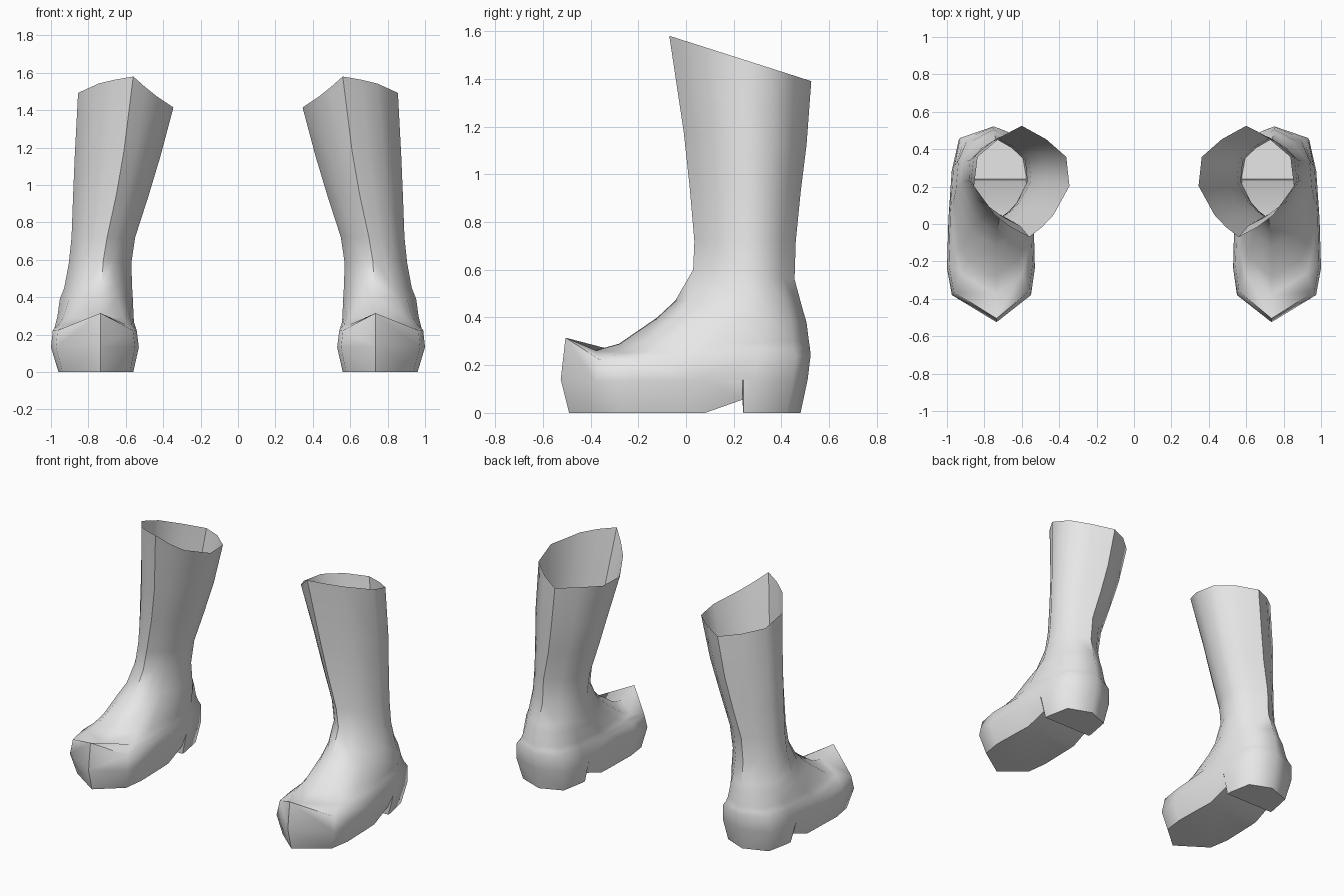
import bpy
import bmesh

if "Cube" in bpy.data.objects:
    bpy.data.objects.remove(bpy.data.objects["Cube"])

leather = bpy.data.materials.new("light_grey_leather")
leather.diffuse_color = (0.8, 0.8, 0.8, 1)
leather.use_nodes = True
leather.node_tree.nodes["Principled BSDF"].inputs["Base Color"].default_value = leather.diffuse_color

# Half outlines from front to back: (fraction of length, fraction of width)
SHAFT = [(.09, .33), (.20, .62), (.46, 1), (.72, .93), (.88, .5)]
FOOT = [(.14, .9), (.28, 1), (.53, .97), (.78, .9), (.94, .75)]

# Rings, top to sole:
# front y, front z, side z, back y, back z, inner x, outer x, front x, back x, foot blend
RINGS = [
    (-.07, 1.58, 1.58, .525, 1.39, .345, .855, .56, .60, 0),
    (-.01, 1.18, 1.18, .505, 1.12, .415, .873, .61, .64, 0),
    (.015, .95, .95, .48, .92, .48, .882, .65, .68, 0),
    (.035, .72, .72, .46, .72, .55, .89, .70, .73, 0),
    (.03, .60, .60, .455, .56, .57, .905, .72, .74, .05),
    (-.045, .47, .47, .49, .43, .565, .93, .73, .75, .2),
    (-.12, .40, .40, .505, .38, .56, .955, .735, .75, .35),
    (-.28, .29, .29, .515, .30, .555, .97, .735, .75, .6),
    (-.38, .262, .25, .52, .27, .55, .98, .735, .75, .75),
    (-.505, .315, .22, .522, .24, .542, .99, .735, .75, 1),
    (-.525, .14, .13, .51, .14, .53, 1.0, .735, .75, 1),
    (-.49, 0, 0, .48, 0, .56, .96, .735, .75, 1),
]


def ring_points(ring, inner_drop):
    yf, zf, zs, yb, zb, xi, xo, xf, xb, k = ring
    half = [(a[0] + (b[0] - a[0]) * k, a[1] + (b[1] - a[1]) * k)
            for a, b in zip(SHAFT, FOOT)]

    def side(f, w, edge, drop):
        mid = xf + (xb - xf) * f
        return (mid + (edge - mid) * w, yf + (yb - yf) * f,
                zs + (zb - zs) * f - drop * w * (1 - f) * 1.8)

    outer = [side(f, w, xo, 0) for f, w in half]
    inner = [side(f, w, xi, inner_drop) for f, w in reversed(half)]
    return [(xf, yf, zf)] + outer + [(xb, yb, zb)] + inner


def make_boot(name, sign):
    bm = bmesh.new()
    # Open-topped upper, lofted from rim to sole; the rim dips on the inner side
    loops = []
    for i, ring in enumerate(RINGS):
        pts = ring_points(ring, .08 if i == 0 else 0)
        loops.append([bm.verts.new((sign * x, y, z)) for x, y, z in pts])
    for a, b in zip(loops, loops[1:]):
        for i in range(len(a)):
            j = (i + 1) % len(a)
            bm.faces.new((a[i], a[j], b[j], b[i]))
    bm.faces.new(loops[-1])

    # Sole arch: cut across the lowest band, then lift the front edge of the heel
    for y in (.08, .236, .24):
        faces = [f for f in bm.faces if min(v.co.z for v in f.verts) < .001]
        edges = {e for f in faces for e in f.edges}
        verts = {v for f in faces for v in f.verts}
        bmesh.ops.bisect_plane(bm, geom=list(verts) + list(edges) + faces,
                               dist=1e-5, plane_co=(0, y, 0), plane_no=(0, 1, 0))
    for v in bm.verts:
        if v.co.z < .001 and abs(v.co.y - .236) < .001:
            v.co.z = .055

    bmesh.ops.recalc_face_normals(bm, faces=bm.faces[:])
    mesh = bpy.data.meshes.new(name)
    bm.to_mesh(mesh)
    bm.free()
    mesh.materials.append(leather)
    obj = bpy.data.objects.new(name, mesh)
    bpy.context.collection.objects.link(obj)
    bpy.ops.object.select_all(action='DESELECT')
    obj.select_set(True)
    bpy.context.view_layer.objects.active = obj
    bpy.ops.object.shade_smooth_by_angle(angle=1.0)


make_boot("right_boot", 1)
make_boot("left_boot", -1)
